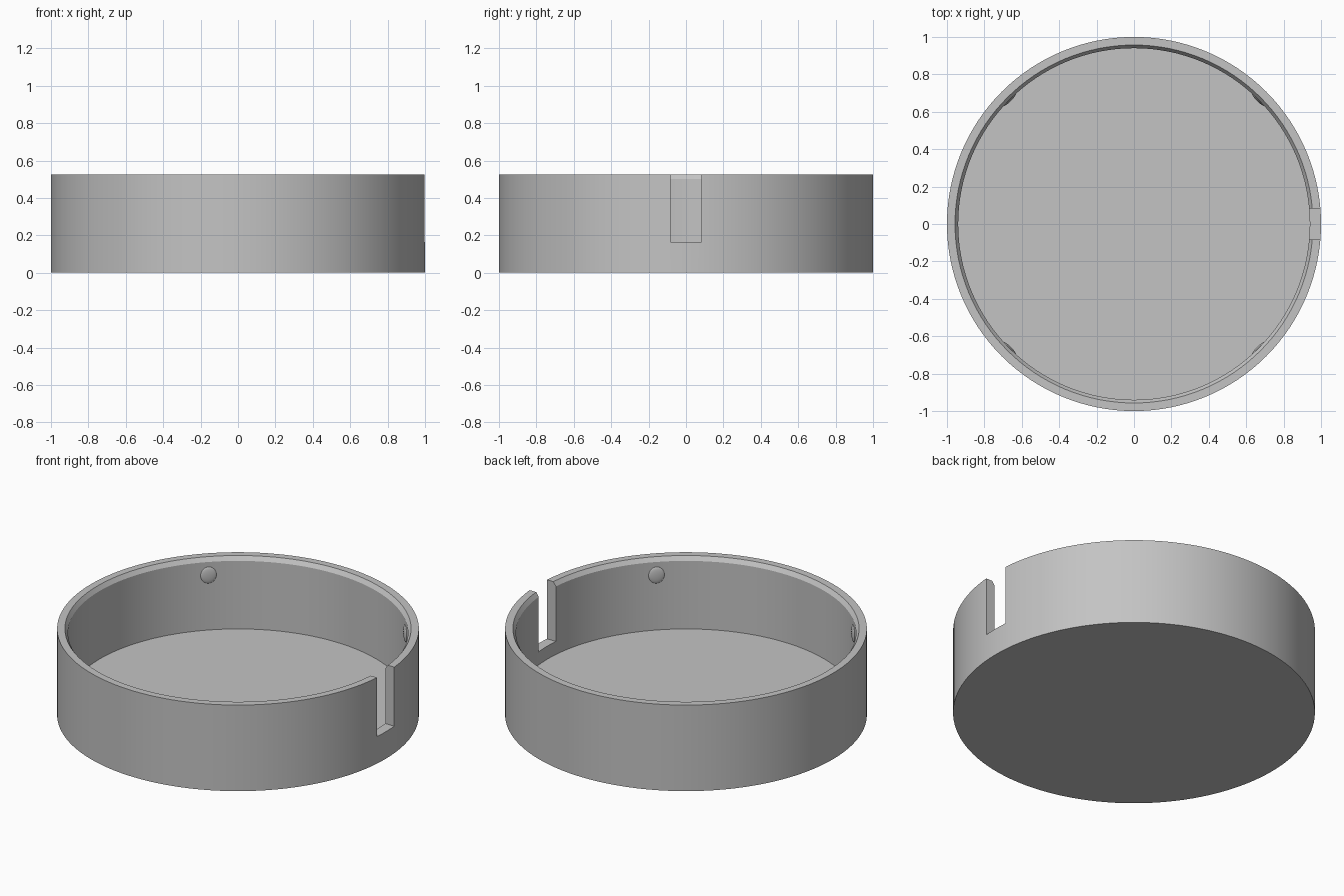
import bpy
import math

if "Cube" in bpy.data.objects:
    bpy.data.objects.remove(bpy.data.objects["Cube"], do_unlink=True)

SEGMENTS = 128
HEIGHT = 0.525
INNER_RADIUS = 0.94

# Single plain grey
grey = bpy.data.materials.new("plain grey")
grey.use_nodes = True
colour = (0.55, 0.55, 0.55, 1)
grey.diffuse_color = colour
grey.node_tree.nodes["Principled BSDF"].inputs["Base Color"].default_value = colour


def smooth(obj):
    bpy.ops.object.select_all(action="DESELECT")
    obj.select_set(True)
    bpy.context.view_layer.objects.active = obj
    bpy.ops.object.shade_smooth_by_angle(angle=math.radians(25))


def lathe(name, profile):
    """Spin an open (radius, z) profile round z and cap both ends."""
    verts = [(r * math.cos(2 * math.pi * i / SEGMENTS),
              r * math.sin(2 * math.pi * i / SEGMENTS), z)
             for r, z in profile for i in range(SEGMENTS)]
    faces = [list(range(SEGMENTS))[::-1],
             list(range(len(verts) - SEGMENTS, len(verts)))]
    for ring in range(len(profile) - 1):
        a = ring * SEGMENTS
        for i in range(SEGMENTS):
            j = (i + 1) % SEGMENTS
            faces.append([a + i, a + j, a + SEGMENTS + j, a + SEGMENTS + i])
    mesh = bpy.data.meshes.new(name)
    mesh.from_pydata(verts, [], faces)
    mesh.materials.append(grey)
    obj = bpy.data.objects.new(name, mesh)
    bpy.context.collection.objects.link(obj)
    return obj


# Round tray: outer wall, flat rim, bevelled inner lip, inner wall, floor
tray = lathe("round_tray", [(1, 0), (1, HEIGHT), (0.957, HEIGHT),
                            (INNER_RADIUS, 0.5), (INNER_RADIUS, 0.085)])

# Slot through the wall on the left side
bpy.ops.mesh.primitive_cube_add(size=1, location=(1, 0, 0.465))
cutter = bpy.context.object
cutter.name = "slot_cutter"
cutter.scale = (0.4, 0.166, 0.6)
cutter.hide_render = True
slot = tray.modifiers.new("slot", "BOOLEAN")
slot.object = cutter
slot.operation = "DIFFERENCE"
slot.solver = "EXACT"
bpy.context.view_layer.objects.active = tray
bpy.ops.object.modifier_apply(modifier="slot")
bpy.data.objects.remove(cutter, do_unlink=True)
smooth(tray)

# Four shallow snap bumps high on the inner wall
for n in range(4):
    angle = math.radians(45 + 90 * n)
    bpy.ops.mesh.primitive_uv_sphere_add(
        segments=32, ring_count=16, radius=1, rotation=(0, 0, angle),
        location=(INNER_RADIUS * math.cos(angle), INNER_RADIUS * math.sin(angle), 0.42))
    bump = bpy.context.object
    bump.name = f"snap_bump_{n + 1}"
    bump.scale = (0.01, 0.045, 0.05)
    bump.data.materials.append(grey)
    smooth(bump)
